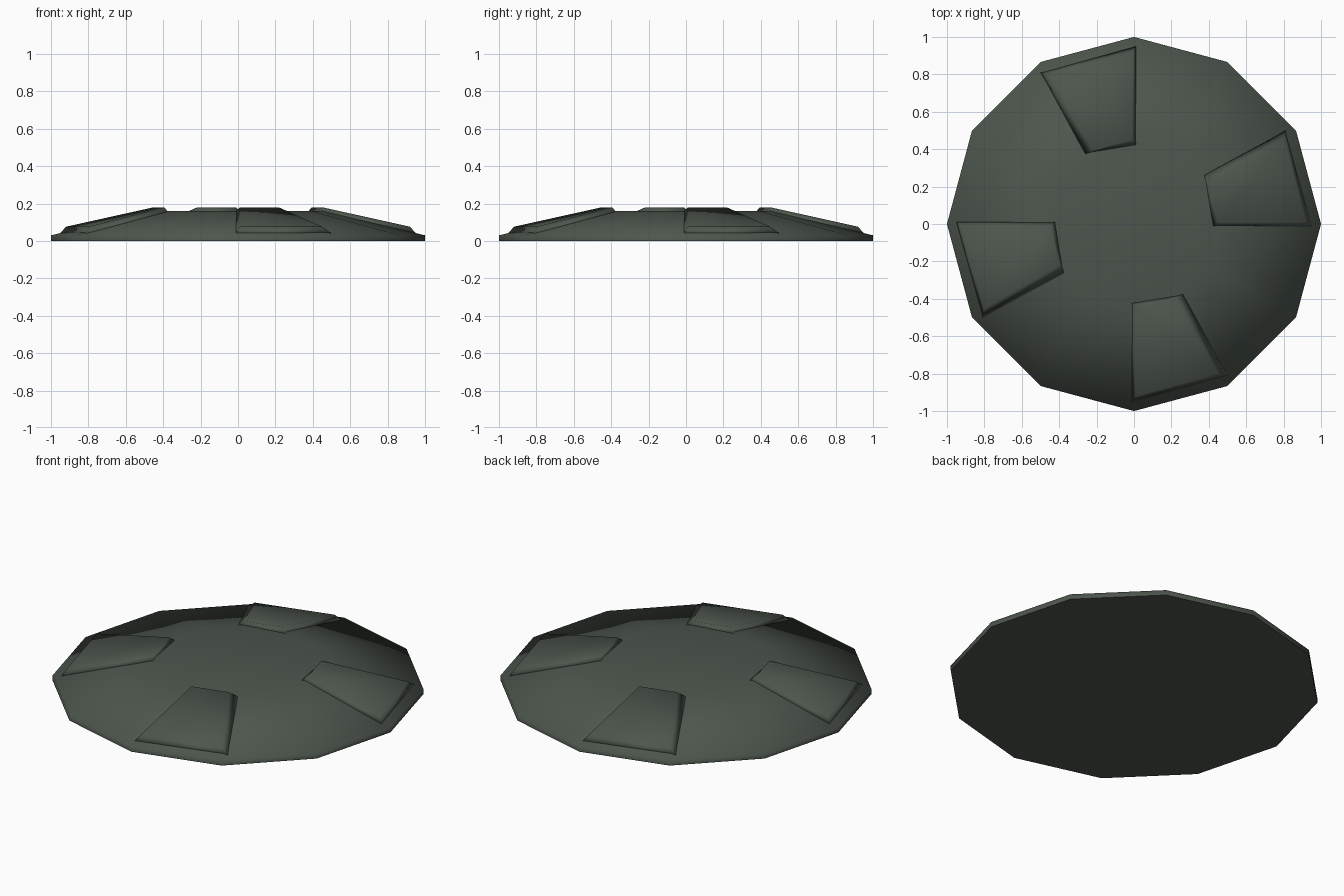
import bpy, bmesh, math
from mathutils import Matrix

if "Cube" in bpy.data.objects:
    bpy.data.objects.remove(bpy.data.objects["Cube"])

paint = bpy.data.materials.new("dark_green_grey")
paint.diffuse_color = (0.075, 0.093, 0.074, 1)
paint.use_nodes = True
paint.node_tree.nodes["Principled BSDF"].inputs["Base Color"].default_value = paint.diffuse_color
SIDES = 12


def finish(name, bm):
    """Turn a bmesh into a smooth painted object."""
    bmesh.ops.recalc_face_normals(bm, faces=bm.faces)
    for f in bm.faces:
        f.smooth = True
    mesh = bpy.data.meshes.new(name)
    bm.to_mesh(mesh)
    bm.free()
    mesh.materials.append(paint)
    ob = bpy.data.objects.new(name, mesh)
    bpy.context.collection.objects.link(ob)
    return ob


# Twelve-sided low dome: (radius, height) rings, closed with a flat top and base
bm = bmesh.new()
rings = []
for r, z in [(1.0, 0.0), (1.0, 0.03), (0.45, 0.16)]:
    rings.append([bm.verts.new((r * math.cos(math.tau * i / SIDES),
                                r * math.sin(math.tau * i / SIDES), z))
                  for i in range(SIDES)])
for low, high in zip(rings, rings[1:]):
    for i in range(SIDES):
        j = (i + 1) % SIDES
        bm.faces.new((low[i], low[j], high[j], high[i]))
base = bm.faces.new(rings[0][::-1])
centre = bm.verts.new((0, 0, 0.16))
for i in range(SIDES):
    bm.faces.new((rings[-1][i], rings[-1][(i + 1) % SIDES], centre))
dome = finish("dome_body", bm)
# keep the underside flat with a hard border
for p in dome.data.polygons:
    if p.normal.z < -0.9:
        p.use_smooth = False

# Four raised panels with sloping walls, one per quarter turn
top = [(0.45, 0.01, 0.18), (0.92, 0.01, 0.076), (0.80, 0.45, 0.076), (0.395, 0.217, 0.18)]
foot = [(0.42, -0.015, 0.157), (0.955, -0.015, 0.036), (0.81, 0.505, 0.036), (0.375, 0.26, 0.157)]
for k in range(4):
    bm = bmesh.new()
    t = [bm.verts.new(p) for p in top]
    b = [bm.verts.new(p) for p in foot]
    bm.faces.new(t)
    bm.faces.new(b[::-1])
    for i in range(4):
        j = (i + 1) % 4
        bm.faces.new((b[i], b[j], t[j], t[i]))
    bmesh.ops.rotate(bm, verts=bm.verts, matrix=Matrix.Rotation(k * math.pi / 2, 3, 'Z'))
    panel = finish("raised_panel_%d" % (k + 1), bm)
